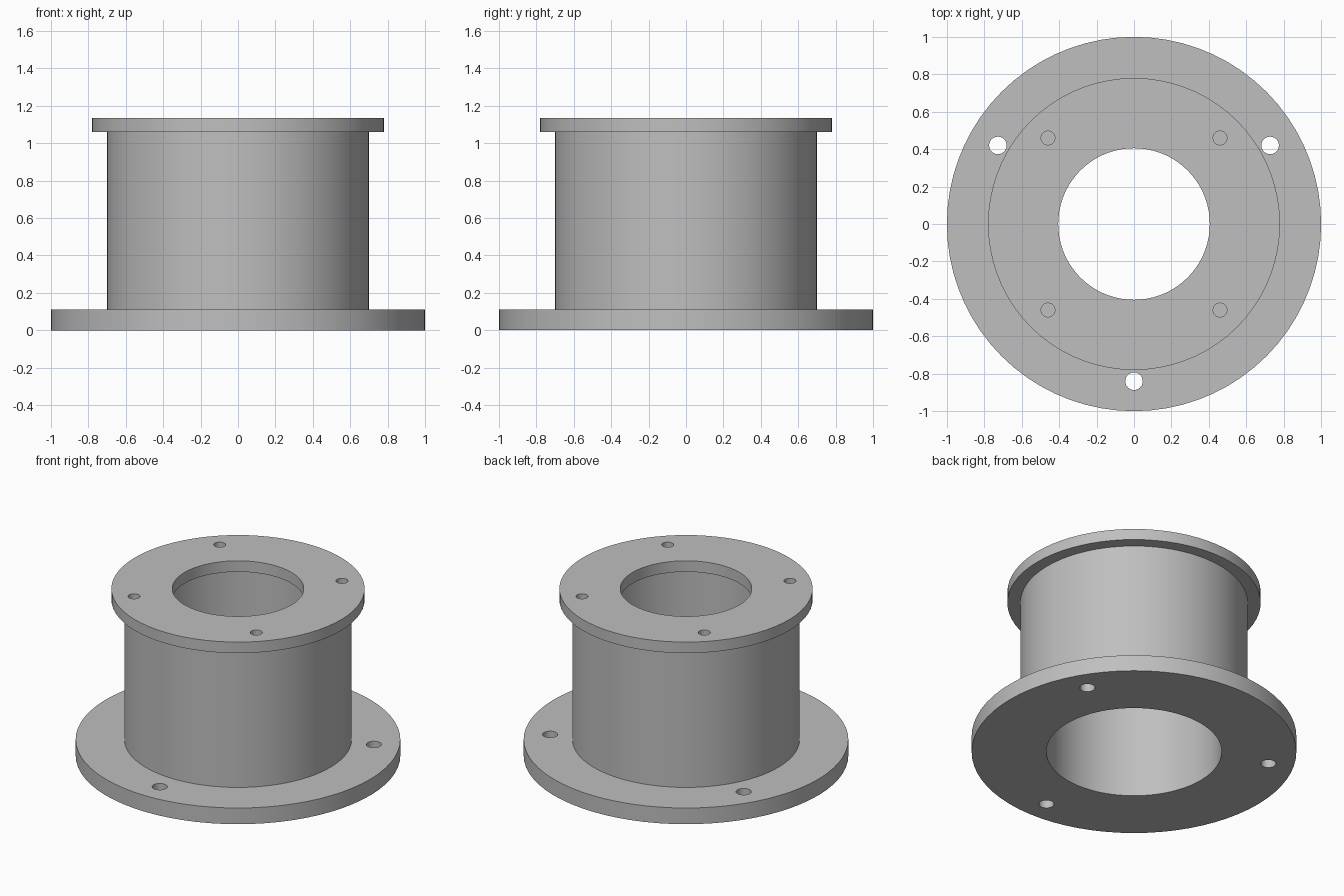
import bpy, bmesh, math

cube = bpy.data.objects.get("Cube")
if cube:
    bpy.data.objects.remove(cube, do_unlink=True)

SEGMENTS = 72
HEIGHT = 1.135

grey = bpy.data.materials.new("plain grey")
grey.use_nodes = True
colour = (0.52, 0.52, 0.52, 1)
grey.diffuse_color = colour
grey.node_tree.nodes["Principled BSDF"].inputs["Base Color"].default_value = colour


def add_object(name, bm):
    bmesh.ops.recalc_face_normals(bm, faces=bm.faces)
    mesh = bpy.data.meshes.new(name)
    bm.to_mesh(mesh)
    bm.free()
    mesh.materials.append(grey)
    obj = bpy.data.objects.new(name, mesh)
    bpy.context.collection.objects.link(obj)
    return obj


def lathe(name, profile):
    """Turn a closed (radius, height) profile around the z axis."""
    bm = bmesh.new()
    rings = []
    for i in range(SEGMENTS):
        a = math.tau * i / SEGMENTS
        rings.append([bm.verts.new((r * math.cos(a), r * math.sin(a), z))
                      for r, z in profile])
    for i, ring in enumerate(rings):
        after = rings[(i + 1) % SEGMENTS]
        for j in range(len(profile)):
            k = (j + 1) % len(profile)
            bm.faces.new((ring[j], after[j], after[k], ring[k]))
    return add_object(name, bm)


def drill(target, count, first_angle, distance, radius, bottom, top):
    """Cut a ring of evenly spaced round holes."""
    bm = bmesh.new()
    for i in range(count):
        a = math.radians(first_angle) + math.tau * i / count
        made = bmesh.ops.create_cone(bm, cap_ends=True, segments=24, radius1=radius,
                                     radius2=radius, depth=top - bottom)
        bmesh.ops.translate(bm, verts=made["verts"], vec=(
            distance * math.cos(a), distance * math.sin(a), (top + bottom) / 2))
    cutter = add_object("hole_cutter", bm)
    cutter.hide_render = True
    mod = target.modifiers.new("holes", "BOOLEAN")
    mod.operation = "DIFFERENCE"
    mod.solver = "EXACT"
    mod.object = cutter
    bpy.context.view_layer.update()
    graph = bpy.context.evaluated_depsgraph_get()
    cut = bpy.data.meshes.new_from_object(target.evaluated_get(graph))
    target.modifiers.clear()
    target.data = cut
    bpy.data.objects.remove(cutter, do_unlink=True)


# Hollow spool: wide base flange, thick tube, smaller top flange with a narrower bore
body = lathe("flanged_spool", [
    (0.54, 0), (1, 0), (1, 0.11), (0.70, 0.11), (0.70, 1.06), (0.78, 1.06),
    (0.78, HEIGHT), (0.405, HEIGHT), (0.405, 1.06), (0.54, 1.06)])

# Three bolt holes through the base flange, four blind screw holes in the top
drill(body, 3, 30, 0.84, 0.047, -0.1, 0.2)
drill(body, 4, 45, 0.65, 0.037, HEIGHT - 0.2, HEIGHT + 0.1)

# Smooth round walls with crisp rims
bpy.ops.object.select_all(action="DESELECT")
body.select_set(True)
bpy.context.view_layer.objects.active = body
bpy.ops.object.shade_smooth_by_angle(angle=math.radians(30))
